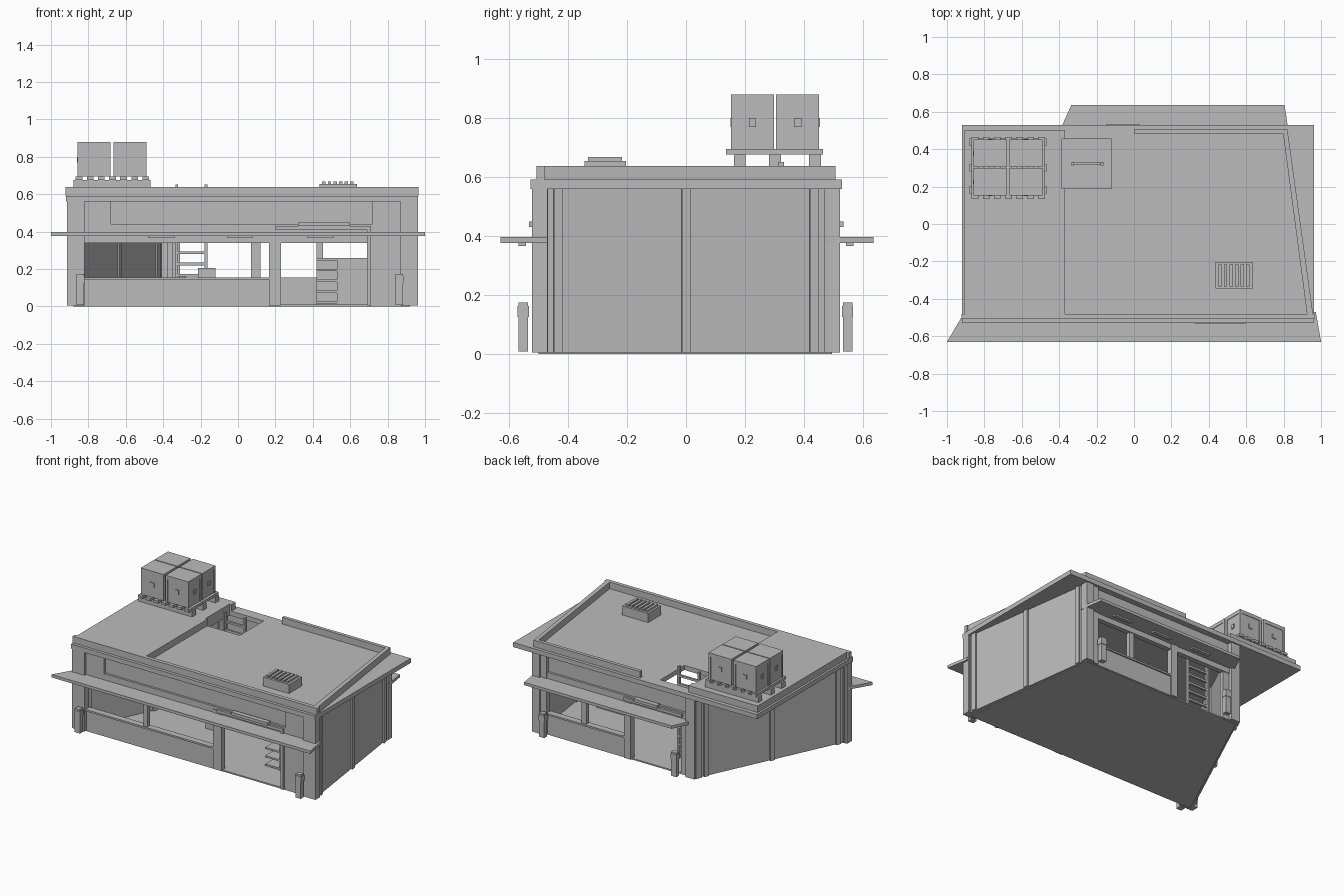
import bpy
import bmesh
from mathutils import Vector

cube = bpy.data.objects.get("Cube")
if cube:
    bpy.data.objects.remove(cube)

grey = bpy.data.materials.new("plain grey")
grey.use_nodes = True
colour = (0.5, 0.5, 0.5, 1)
grey.diffuse_color = colour
grey.node_tree.nodes["Principled BSDF"].inputs["Base Color"].default_value = colour


def prism(name, points, z0, z1):
    """Extrude a flat outline upwards from z0 to z1."""
    bm = bmesh.new()
    face = bm.faces.new([bm.verts.new((x, y, z0)) for x, y in points])
    top = bmesh.ops.extrude_face_region(bm, geom=[face])["geom"]
    moved = [v for v in top if isinstance(v, bmesh.types.BMVert)]
    bmesh.ops.translate(bm, verts=moved, vec=(0, 0, z1 - z0))
    bmesh.ops.recalc_face_normals(bm, faces=bm.faces)
    mesh = bpy.data.meshes.new(name)
    bm.to_mesh(mesh)
    bm.free()
    mesh.materials.append(grey)
    obj = bpy.data.objects.new(name, mesh)
    bpy.context.collection.objects.link(obj)
    return obj


def box(name, x0, x1, y0, y1, z0, z1):
    return prism(name, [(x0, y0), (x1, y0), (x1, y1), (x0, y1)], z0, z1)


def band(name, p, q, z0, z1, inner, outer, t0=0.0, t1=1.0):
    """Upright strip along the line p-q; outer is to the right of the line."""
    p, q = Vector(p), Vector(q)
    d = (q - p).normalized()
    n = Vector((d.y, -d.x))
    a, b = p.lerp(q, t0), p.lerp(q, t1)
    prism(name, [a + n * outer, b + n * outer, b - n * inner, a - n * inner], z0, z1)


# Tapered footprint of the building
FL, FR, BR, BL = (-0.9, -0.505), (0.95, -0.505), (0.81, 0.505), (-0.425, 0.505)
TOP = 0.56
prism("floor", [(-0.88, -0.5), (0.92, -0.5), (0.8, 0.495), (-0.42, 0.495)], 0, 0.01)

# Slanted side walls with pilasters
for side, p, q in (("right", FR, BR), ("left", BL, FL)):
    band(side + "_wall", p, q, 0.005, TOP, 0.03, 0)
    for i, t in enumerate((0.07, 0.5, 0.93)):
        band(f"{side}_pilaster_{i}", p, q, 0.005, TOP, 0.04, 0.012, t - 0.015, t + 0.015)
    for i, t in enumerate((0, 0.965)):
        band(f"{side}_corner_strip_{i}", p, q, 0.005, TOP, 0.03, 0.012, t, t + 0.035)

# Front wall around the window and the door
Y0, Y1 = -0.5, -0.47
SILL, HEAD = 0.155, 0.34
box("front_sill_wall", -0.82, 0.17, Y0, Y1, 0.005, SILL)
box("front_header", -0.86, 0.9, Y0 + 0.01, Y1, HEAD, TOP)
box("front_window_post", -0.38, -0.35, Y0, Y1, SILL, HEAD)
box("front_door_pillar", 0.165, 0.23, Y0 - 0.01, Y1, 0.005, 0.42)
box("front_end_wall", 0.69, 0.87, Y0, Y1, 0.005, HEAD)
box("front_left_corner", -0.915, -0.82, -0.522, Y1, 0.005, TOP)
box("front_right_corner", 0.868, 0.963, -0.522, Y1, 0.005, TOP)
prism_lower = box("front_lower_band", -0.82, 0.87, -0.505, Y1 - 0.01, HEAD, 0.44)
box("sign_left_end", -0.82, -0.68, -0.505, -0.48, 0.44, TOP)
box("sign_right_end", 0.72, 0.87, -0.505, -0.48, 0.44, TOP)
box("window_frame_top", -0.82, 0.17, -0.512, -0.49, HEAD, HEAD + 0.02)
box("window_frame_bottom", -0.82, 0.17, -0.51, -0.465, SILL - 0.012, SILL)
box("front_door_frame_top", 0.2, 0.71, -0.52, -0.49, 0.41, 0.43)
box("front_door_frame_side", 0.69, 0.71, -0.515, -0.47, 0.005, 0.41)
box("front_sign_light", 0.32, 0.6, -0.533, -0.5, 0.43, 0.45)

# Back wall, with the door towards the narrow end
B0, B1 = 0.47, 0.5
box("back_sill_wall", 0.1, 0.8, B0, B1, 0.005, SILL)
box("back_header", -0.42, 0.8, B0, B1 - 0.01, HEAD, TOP)
box("back_lower_band", -0.4, 0.79, B0, 0.505, HEAD, 0.44)
box("back_window_post", 0.42, 0.455, B0, B1, SILL, HEAD)
box("back_door_pillar", 0.07, 0.12, B0, B1 + 0.01, 0.005, 0.42)
box("back_end_wall", -0.43, -0.31, B0, B1, 0.005, HEAD)
box("back_right_end", 0.72, 0.81, B0, 0.51, 0.005, TOP)
box("back_left_corner", -0.43, -0.36, B0, 0.522, 0.005, TOP)
box("back_right_corner", 0.765, 0.825, B0, 0.522, 0.005, TOP)
box("back_window_frame", 0.1, 0.74, 0.465, 0.51, SILL - 0.012, SILL)
box("back_door_frame_top", -0.33, 0.12, 0.49, 0.52, 0.41, 0.43)
box("back_sign_light", -0.15, 0.03, 0.5, 0.535, 0.43, 0.45)

# Awnings with lamps below
prism("front_awning", [(-1, -0.63), (1, -0.63), (0.972, -0.47), (-0.905, -0.47)], 0.377, 0.397)
prism("back_awning", [(-0.41, 0.47), (0.83, 0.47), (0.805, 0.636), (-0.335, 0.636)], 0.377, 0.397)
for i, x in enumerate((-0.41, 0.01, 0.44)):
    box(f"front_lamp_{i}", x - 0.07, x + 0.07, -0.568, -0.542, 0.367, 0.378)
for i, x in enumerate((-0.08, 0.24, 0.56)):
    box(f"back_lamp_{i}", x - 0.07, x + 0.07, 0.542, 0.568, 0.367, 0.378)

# Roof slab with a hatch opening
HX0, HX1, HY0, HY1 = -0.385, -0.12, 0.19, 0.455
prism("roof_slab", [(-0.92, -0.528), (0.963, -0.528), (0.963, 0.53), (HX1, 0.53), (HX1, HY0),
                    (HX0, HY0), (HX0, 0.53), (-0.92, 0.53)], TOP, 0.592)
box("roof_slab_strip", HX0, HX1, HY1, 0.53, TOP, 0.592)
prism("raised_roof", [(-0.905, -0.482), (-0.37, -0.482), (-0.37, HY0), (HX0, HY0), (HX0, HY1),
                      (-0.37, HY1), (-0.37, 0.503), (-0.905, 0.503)], 0.592, 0.638)
box("front_parapet", -0.922, 0.965, -0.507, -0.48, 0.592, 0.638)
box("back_parapet", 0, 0.82, 0.484, 0.508, 0.592, 0.638)
prism("right_parapet", [(0.925, -0.48), (0.957, -0.48), (0.82, 0.508), (0.797, 0.484)], 0.592, 0.638)

# Roof vent
box("vent_body", 0.435, 0.635, -0.345, -0.203, 0.592, 0.655)
for i in range(6):
    x = 0.45 + i * 0.03
    box(f"vent_slat_{i}", x, x + 0.018, -0.333, -0.217, 0.655, 0.668)

# Ladder rising through the hatch
for i, x in enumerate((-0.335, -0.178)):
    box(f"ladder_rail_{i}", x, x + 0.014, 0.312, 0.332, 0.01, 0.652)
for i in range(10):
    z = 0.04 + i * 0.06
    box(f"ladder_rung_{i}", -0.325, -0.17, 0.315, 0.329, z, z + 0.014)

# Shelf unit and box inside
box("shelf_back", 0.53, 0.69, -0.3, 0.0, 0.01, 0.26)
box("shelf_side", 0.42, 0.53, -0.012, 0.0, 0.01, 0.26)
for i in range(5):
    z = 0.015 + i * 0.058
    box(f"shelf_board_{i}", 0.42, 0.54, -0.3, 0.0, z, z + 0.012)
box("storage_box", -0.215, -0.12, -0.05, 0.08, 0.01, 0.205)

# Bollards with a thicker collar
for i, (x, y) in enumerate(((-0.843, -0.552), (0.862, -0.552), (0.72, 0.548), (-0.3, 0.548))):
    box(f"bollard_{i}", x - 0.02, x + 0.02, y - 0.016, y + 0.016, 0.008, 0.175)
    box(f"bollard_collar_{i}", x - 0.023, x + 0.023, y - 0.019, y + 0.019, 0.125, 0.163)

# Pallet
for i, y in enumerate((0.182, 0.302, 0.438)):
    box(f"pallet_runner_{i}", -0.88, -0.467, y - 0.02, y + 0.02, 0.638, 0.677)
for i in range(7):
    x = -0.868 + i * 0.0595
    box(f"pallet_board_{i}", x, x + 0.036, 0.135, 0.465, 0.677, 0.695)

# Four strapped crates with lids, corner strips and latches
for i, x in enumerate((-0.77, -0.578)):
    for j, y in enumerate((0.226, 0.379)):
        w, d, tag = 0.084, 0.069, f"{i}_{j}"
        box("crate_" + tag, x - w, x + w, y - d, y + d, 0.695, 0.872)
        box("crate_lid_" + tag, x - w - 0.004, x + w + 0.004, y - d - 0.004, y + d + 0.004, 0.855, 0.88)
        for sx in (-1, 1):
            for sy in (-1, 1):
                cx, cy = x + sx * (w - 0.004), y + sy * (d - 0.004)
                box("crate_corner_" + tag, cx - 0.008, cx + 0.008, cy - 0.008, cy + 0.008, 0.695, 0.855)
        out = 1 if i else -1
        ex = x + out * w
        box("crate_side_latch_" + tag, ex - 0.006, ex + 0.006, y - 0.012, y + 0.012, 0.77, 0.8)
        ey = y + (d if j else -d)
        box("crate_end_latch_" + tag, x - 0.014, x + 0.014, ey - 0.006, ey + 0.006, 0.77, 0.8)
